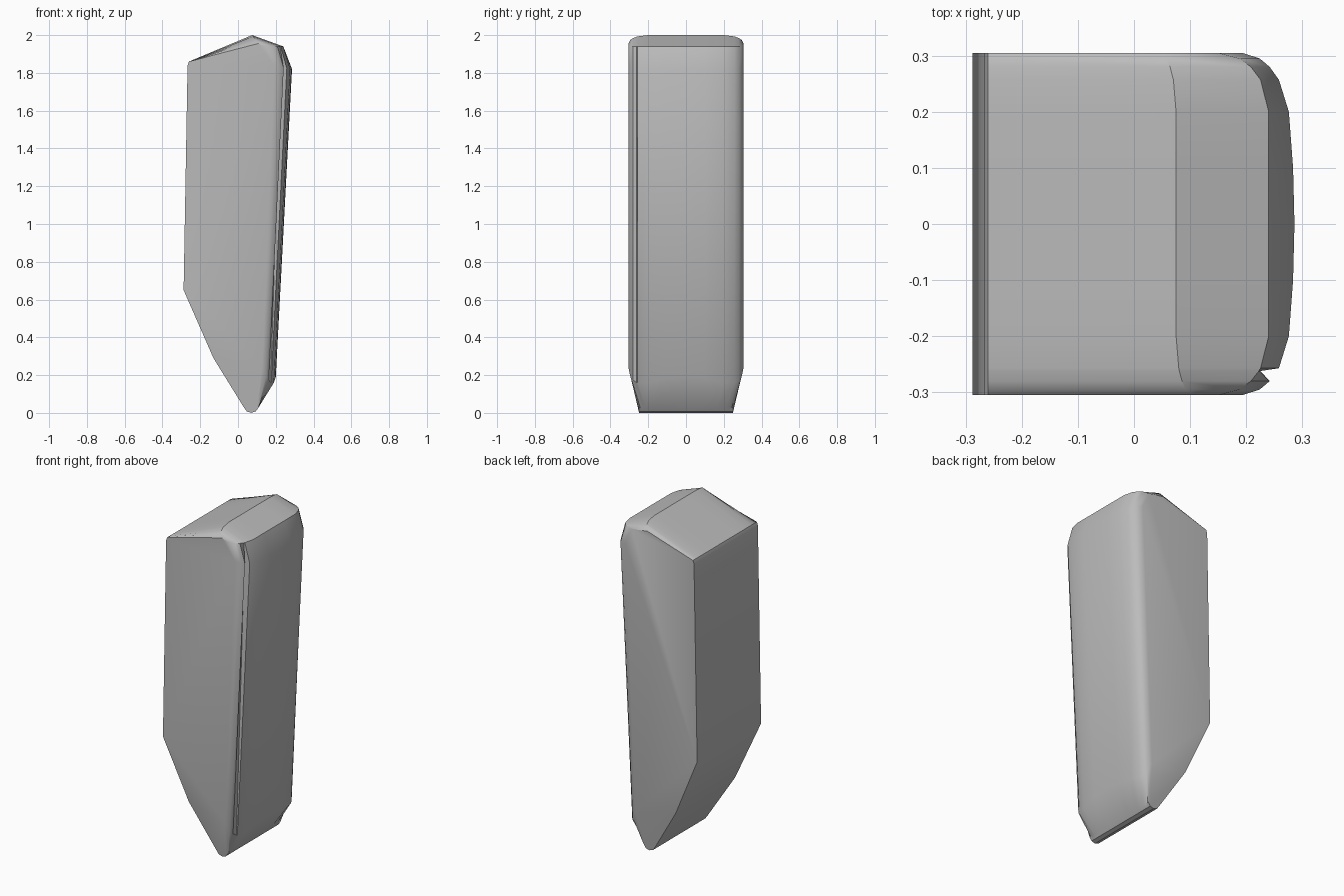
import bpy, bmesh, math

cube = bpy.data.objects.get("Cube")
if cube:
    bpy.data.objects.remove(cube)

GREY = (0.5, 0.5, 0.5, 1)
HALF_DEPTH = 0.305
CORNER_START = 0.2
TIP_RADIUS = 0.04
TIP_STEPS = 5


def tip_outline():
    """Rounded foot of the rock, from left to right."""
    points = []
    for step in range(TIP_STEPS):
        angle = math.pi * (1 + (step + 0.5) / TIP_STEPS)
        x = 0.07 + TIP_RADIUS * math.cos(angle)
        z = TIP_RADIUS + TIP_RADIUS * math.sin(angle)
        points.append((x, z))
    lowest = min(z for x, z in points)
    return [(x, z - lowest) for x, z in points]


def corner_rounding(y):
    """Zero along the middle, rising to one at the front and back faces."""
    reach = (abs(y) - CORNER_START) / (HALF_DEPTH - CORNER_START)
    reach = min(max(reach, 0), 1)
    return 1 - math.sqrt(1 - reach * reach)


def slice_points(y, crack):
    """Outline of the rock at one depth; crack pulls the right side inward."""
    bulge = y * y / 4
    turn = corner_rounding(y)
    lower_right = (0.2 - bulge - 0.05 * turn, 0.19 - 3 * bulge + 0.12 * turn)
    shoulder = (0.286 - bulge - 0.07 * turn - crack, 1.82 + 0.02 * turn)
    top_right = (0.24 - 0.09 * turn, 1.94)
    ridge = (0.075 - math.copysign(0.03, y) * turn, 2 - 0.045 * turn)
    left = [(-0.26, 1.86), (-0.267, 1.84), (-0.288, 0.65)]
    foot = [(x, y * 0.82, z) for x, z in tip_outline()]
    sides = [(x, y, z) for x, z in [lower_right, shoulder, top_right, ridge] + left]
    return foot + sides + [(-0.13, y * 0.93, 0.29)]


# Depths of the slices, mirrored front to back, with a crack by the front corner
half = [0.1, 0.2, 0.257, 0.28, 0.295, HALF_DEPTH]
slices = [(side * y, 0) for y in half for side in (-1, 1)]
slices += [(0, 0), (-0.262, 0.03)]
slices.sort()

# Loft the rock through its slices
bm = bmesh.new()
rings = []
for y, crack in slices:
    rings.append([bm.verts.new(point) for point in slice_points(y, crack)])
count = len(rings[0])
for ring, following in zip(rings, rings[1:]):
    for i in range(count):
        j = (i + 1) % count
        bm.faces.new((ring[i], ring[j], following[j], following[i]))

# Each end has a flat upper face and a lower face tapering to the foot
low_right, low_left = TIP_STEPS, count - 2
for ring in (rings[0], rings[-1]):
    bm.faces.new(ring[low_right:low_left + 1])
    bm.faces.new(ring[low_left:] + ring[:low_right + 1])
bmesh.ops.recalc_face_normals(bm, faces=bm.faces)

# Plain grey stone
stone = bpy.data.materials.new("grey_stone")
stone.use_nodes = True
stone.diffuse_color = GREY
stone.node_tree.nodes["Principled BSDF"].inputs["Base Color"].default_value = GREY

mesh = bpy.data.meshes.new("rock_pillar")
bm.to_mesh(mesh)
bm.free()
mesh.materials.append(stone)
rock = bpy.data.objects.new("rock_pillar", mesh)
bpy.context.collection.objects.link(rock)

# Smooth the rounded corners, keep the hard breaks
bpy.ops.object.select_all(action='DESELECT')
rock.select_set(True)
bpy.context.view_layer.objects.active = rock
bpy.ops.object.shade_smooth_by_angle(angle=math.radians(30))
